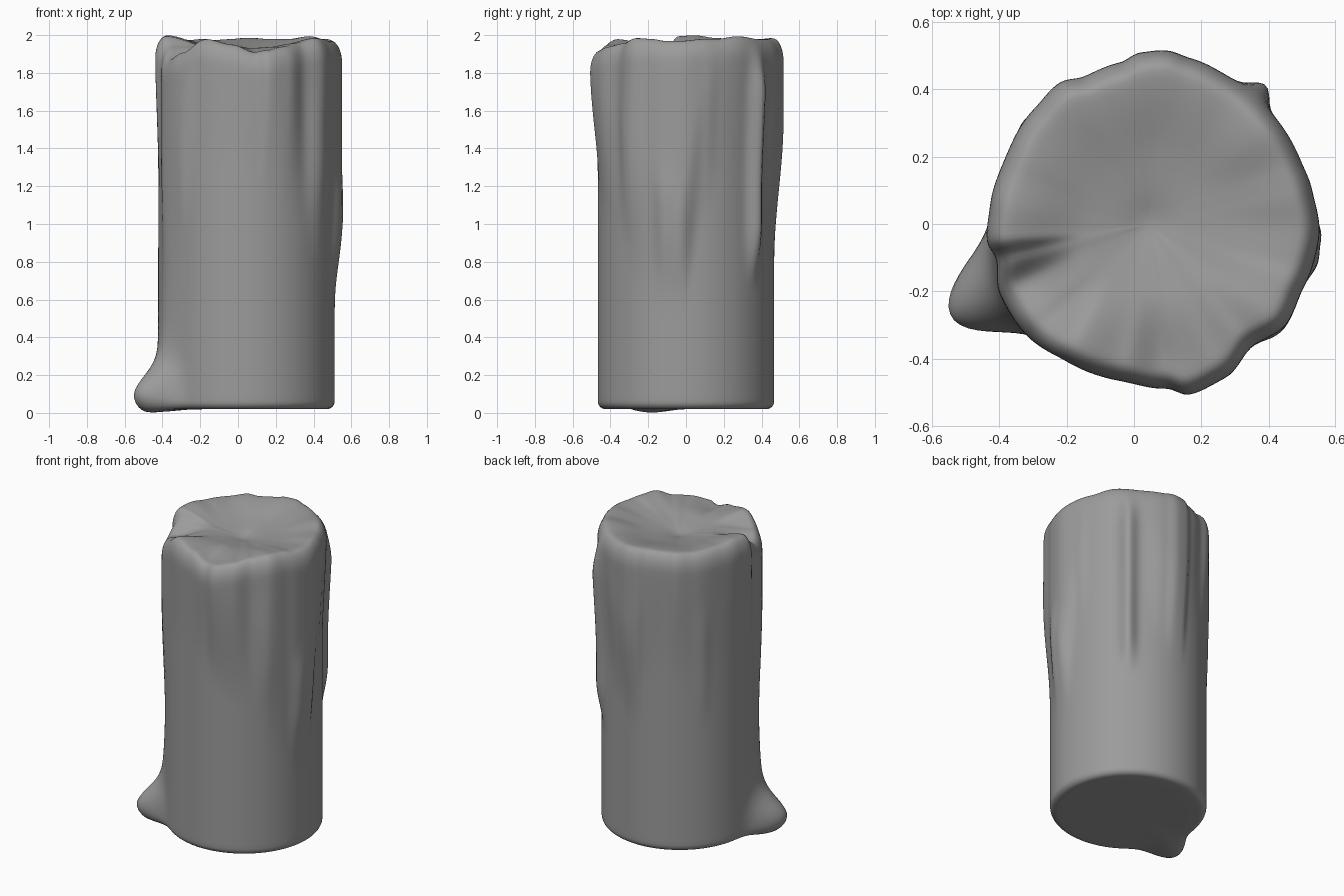
import bpy, bmesh, math

if "Cube" in bpy.data.objects:
    bpy.data.objects.remove(bpy.data.objects["Cube"])

CX, R, N = 0.045, 0.467, 192

# Melted rim: angle, radius near the top, rim height, height where the drip fades out
RIM = [(-174, .486, 1.995, 1.2), (-167, .466, 1.94, .9), (-155, .490, 1.875, .6),
       (-139, .493, 1.91, .8), (-121, .479, 1.98, 1.3), (-100, .477, 1.95, 1.3),
       (-84, .495, 1.91, 1.2), (-77, .523, 1.92, 1.1), (-64, .511, 1.94, 1.0),
       (-50, .476, 1.96, .9), (-36, .506, 1.985, .7), (-24, .496, 1.98, .6),
       (-15, .502, 1.97, .5), (-3, .507, 1.97, .5), (12, .495, 1.98, 1.0),
       (22, .490, 1.98, 1.2), (39, .492, 1.995, 1.2), (60, .498, 1.98, 1.1),
       (76, .508, 1.98, .9), (84, .519, 1.985, .8), (93, .511, 1.985, .8),
       (100, .488, 1.98, 1.1), (114, .480, 1.975, 1.2), (122, .498, 1.98, 1.1),
       (135, .484, 1.975, 1.0), (157, .471, 1.985, 1.2), (174, .478, 2.0, 1.3)]

# Thin runs of wax: angle, width, thickness, top, bottom
RUNS = [(50, 5, .052, 1.88, .65), (-13, 5, .016, 1.3, .6), (-4, 5, .014, 1.2, .6),
        (142, 5, .009, 1.6, .8), (-42, 5, .007, 1.7, .9)]


def smooth(a, b, x):
    t = min(1, max(0, (x - a) / (b - a)))
    return t * t * (3 - 2 * t)


def gap(a, b):
    return (a - b + 180) % 360 - 180


def rim(angle):
    for i, p in enumerate(RIM):
        q = RIM[(i + 1) % len(RIM)]
        span, d = (q[0] - p[0]) % 360, (angle - p[0]) % 360
        if d <= span:
            t = smooth(0, 1, d / span)
            return [p[k] + (q[k] - p[k]) * t for k in (1, 2, 3)]


def foot(angle):
    d = gap(angle, 205)
    return math.exp(-(d / (15 if d < 0 else 12)) ** 2)


def wall(angle, z, top, end):
    r = R + (top - R) * smooth(end, end + .75, z)
    for a, w, amp, hi, lo in RUNS:
        fade = smooth(lo, lo + .35, z) * (1 - smooth(hi - .2, hi + .1, z))
        r += amp * fade * math.exp(-(gap(angle, a) / w) ** 2)
    spread = .125 * math.exp(-(max(0, z - .1) / .14) ** 2) + .062 * math.exp(-max(0, z - .1) / .3)
    return r + foot(angle) * spread


def profile(angle):
    """Outline of one slice, from under the base to the middle of the top."""
    top, zr, end = rim(angle)
    f = foot(angle)
    sag = .02 * math.exp(-(gap(angle, 200) / 11) ** 2)
    z0, rb = .02 - sag, .04 + .06 * f
    r0 = wall(angle, z0 + rb, top, end)
    pts = [((r0 - rb) * k / 5, .02 - sag * smooth(.6, .95, k / 5)) for k in range(1, 6)]
    for k in range(1, 7):                       # rounded foot edge
        t = k / 6 * math.pi / 2
        z = z0 + rb * (1 - math.cos(t))
        pts.append((wall(angle, z, top, end) - rb * (1 - math.sin(t)), z))
    za, rt, ht = z0 + rb, .06, .12
    zb = zr - ht
    for k in range(1, 61):                      # side wall
        z = za + (zb - za) * k / 60
        pts.append((wall(angle, z, top, end), z))
    for k in range(1, 9):                       # rounded rim
        t = k / 8 * math.pi / 2
        z = zb + ht * math.sin(t)
        pts.append((wall(angle, z, top, end) - rt * (1 - math.cos(t)), z))
    ri = pts[-1][0]
    for k in range(1, 20):                      # sunken pool
        rho = 1 - k / 20
        z = 1.905 + .065 * smooth(0, 1.1, rho) + (zr - 1.905 - .065 * smooth(0, 1.1, 1)) * smooth(.45, 1, rho)
        z -= .015 * math.exp(-(rho / .15) ** 2)
        pts.append((ri * rho, z))
    return pts


# Candle body
bm = bmesh.new()
cols = []
for i in range(N):
    deg = 360 * i / N
    a = math.radians(deg)
    cols.append([bm.verts.new((CX + r * math.cos(a), r * math.sin(a), z)) for r, z in profile(deg)])
low, high = bm.verts.new((CX, 0, .02)), bm.verts.new((CX, 0, 1.89))
for i in range(N):
    c, d = cols[i], cols[(i + 1) % N]
    bm.faces.new((low, d[0], c[0]))
    bm.faces.new((c[-1], d[-1], high))
    for j in range(len(c) - 1):
        bm.faces.new((c[j], d[j], d[j + 1], c[j + 1]))
for face in bm.faces:
    face.smooth = True
mesh = bpy.data.meshes.new("candle")
bm.to_mesh(mesh)
bm.free()

# Dark grey wax
wax = bpy.data.materials.new("wax")
wax.diffuse_color = (.33, .33, .33, 1)
wax.use_nodes = True
wax.node_tree.nodes["Principled BSDF"].inputs["Base Color"].default_value = wax.diffuse_color
mesh.materials.append(wax)

candle = bpy.data.objects.new("candle", mesh)
bpy.context.collection.objects.link(candle)

# Soften the melted surface
soften = candle.modifiers.new("soften", 'SMOOTH')
soften.factor, soften.iterations = .5, 3
